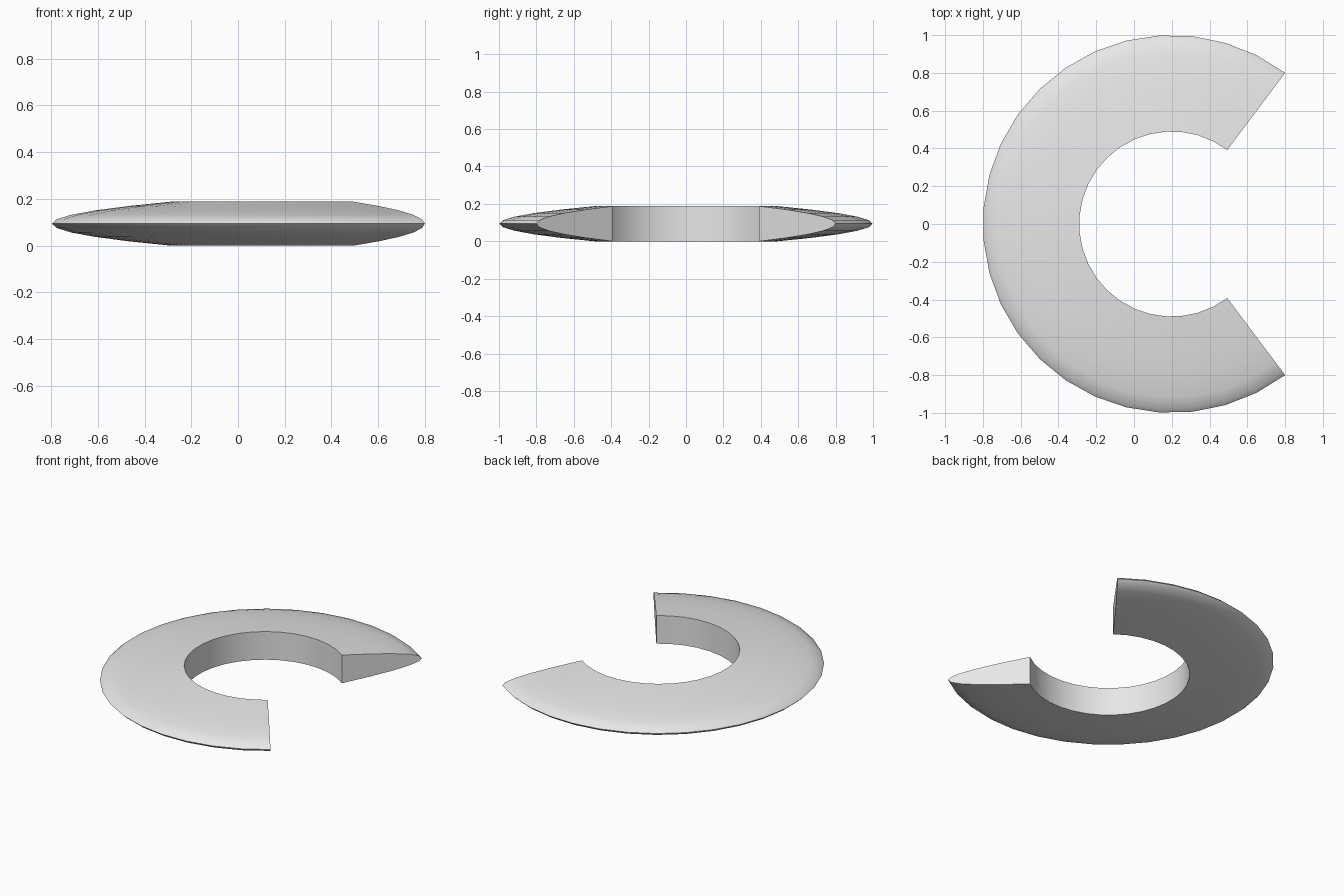
import bpy, bmesh, math

cube = bpy.data.objects.get("Cube")
if cube:
    bpy.data.objects.remove(cube, do_unlink=True)

CENTRE_X = 0.2
OUTER, INNER, HALF_H = 1.0, 0.49, 0.094
SEGMENTS, STEPS = 25, 5
START = math.atan2(0.8, 0.6)          # half of the open gap
SWEEP = 2 * math.pi - 2 * START

# Parabolic blade section: blunt inner wall tapering to a thin outer rim
profile = []
for i in range(-STEPS, STEPS + 1):
    s = i / STEPS
    profile.append((OUTER - (OUTER - INNER) * s * s, HALF_H * (1 + s)))

# Sweep the section around the open ring
bm = bmesh.new()
rings = []
for k in range(SEGMENTS + 1):
    a = START + SWEEP * k / SEGMENTS
    rings.append([bm.verts.new((CENTRE_X + r * math.cos(a), r * math.sin(a), z))
                  for r, z in profile])
n = len(profile)
for a, b in zip(rings, rings[1:]):
    for j in range(n):
        m = (j + 1) % n
        bm.faces.new((a[j], a[m], b[m], b[j]))

# Flat end caps
bm.faces.new(rings[0])
bm.faces.new(rings[-1])
bmesh.ops.recalc_face_normals(bm, faces=bm.faces)

mesh = bpy.data.meshes.new("open_ring")
bm.to_mesh(mesh)
bm.free()
ring = bpy.data.objects.new("open_ring", mesh)
bpy.context.collection.objects.link(ring)

# Single light grey finish
grey = bpy.data.materials.new("light_grey")
grey.use_nodes = True
colour = (0.8, 0.8, 0.8, 1)
grey.diffuse_color = colour
for node in grey.node_tree.nodes:
    if node.type == 'BSDF_PRINCIPLED':
        node.inputs["Base Color"].default_value = colour
mesh.materials.append(grey)

# Smooth surfaces with crisp rim, wall and end edges
bpy.ops.object.select_all(action='DESELECT')
ring.select_set(True)
bpy.context.view_layer.objects.active = ring
bpy.ops.object.shade_smooth_by_angle(angle=math.radians(35))
